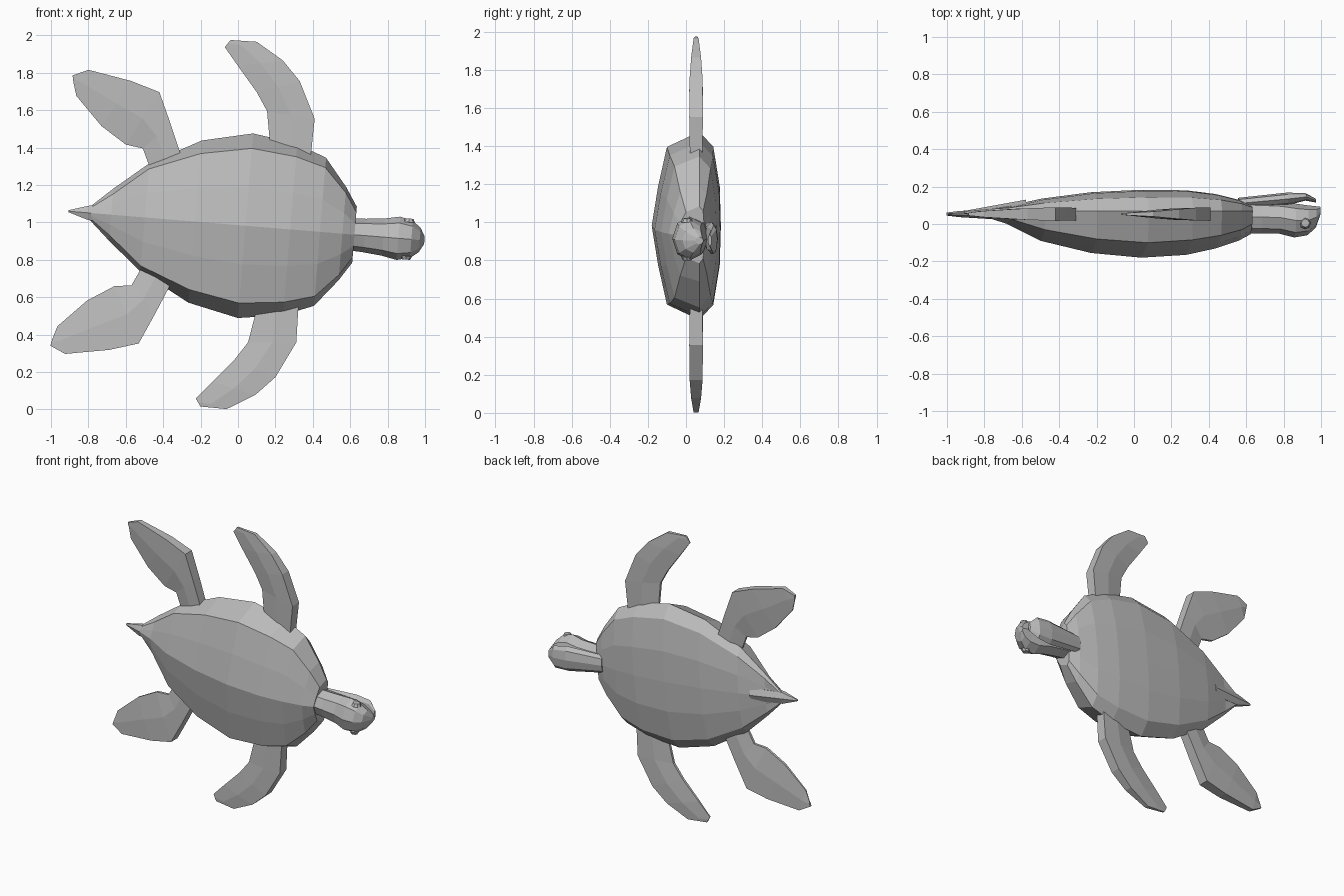
import bpy, bmesh, math
from mathutils import Matrix, Vector

cube = bpy.data.objects.get("Cube")
if cube:
    bpy.data.objects.remove(cube)

grey = bpy.data.materials.new("plain grey")
grey.use_nodes = True
colour = (0.5, 0.5, 0.5, 1)
grey.diffuse_color = colour
grey.node_tree.nodes["Principled BSDF"].inputs["Base Color"].default_value = colour

# Body space: x to the head, y to the belly, z across; the whole animal is tilted
TILT = Matrix.Translation((0, 0, 0.985)) @ Matrix.Rotation(math.radians(4.7), 4, "Y")


def finish(name, bm):
    bmesh.ops.remove_doubles(bm, verts=bm.verts, dist=0.0005)
    bmesh.ops.recalc_face_normals(bm, faces=bm.faces)
    mesh = bpy.data.meshes.new(name)
    bm.to_mesh(mesh)
    bm.free()
    mesh.materials.append(grey)
    mesh.transform(TILT)
    obj = bpy.data.objects.new(name, mesh)
    bpy.context.collection.objects.link(obj)
    return obj


def loft(name, rings):
    """Skin a list of equal closed rings and cap both ends."""
    bm = bmesh.new()
    loops = [[bm.verts.new(p) for p in ring] for ring in rings]
    n = len(loops[0])
    for a, b in zip(loops, loops[1:]):
        for i in range(n):
            j = (i + 1) % n
            bm.faces.new((a[i], a[j], b[j], b[i]))
    bm.faces.new(loops[0])
    bm.faces.new(loops[-1])
    return finish(name, bm)


def oval(u, half, y0, y1, sides=8):
    """Oval ring across the body axis, with a corner along the back."""
    mid, depth = (y0 + y1) / 2, (y1 - y0) / 2
    return [(u, mid - depth * math.cos(a), half * math.sin(a))
            for a in (math.tau * i / sides for i in range(sides))]


def shell_ring(u, rim, edge, y_ridge, y_edge, y_belly):
    y_rim = 0.07
    half = [(y_ridge + 0.42 * (y_edge - y_ridge), edge * 0.5), (y_edge, edge),
            (y_rim, rim), (y_rim + 0.65 * (y_belly - y_rim), rim * 0.84),
            (y_belly - 0.006, rim * 0.42)]
    return ([(u, y_ridge, 0)] + [(u, y, w) for y, w in half] + [(u, y_belly, 0)]
            + [(u, y, -w) for y, w in reversed(half)])


# Shell: ridged back, sloping rim band and domed belly
loft("shell", [shell_ring(*s) for s in [
    (-0.82, 0.012, 0.008, 0.045, 0.055, 0.08),
    (-0.68, 0.14, 0.11, 0.0, 0.03, 0.095),
    (-0.5, 0.29, 0.26, -0.09, -0.03, 0.135),
    (-0.23, 0.435, 0.365, -0.155, -0.08, 0.17),
    (0.04, 0.495, 0.415, -0.18, -0.1, 0.183),
    (0.28, 0.46, 0.39, -0.165, -0.085, 0.18),
    (0.44, 0.397, 0.345, -0.13, -0.06, 0.16),
    (0.56, 0.25, 0.22, -0.09, -0.03, 0.13),
    (0.625, 0.15, 0.12, -0.055, 0.0, 0.1)]])

# Neck and head, lower jaw, tail
loft("neck_and_head", [oval(*s) for s in [
    (0.5, 0.08, -0.05, 0.13), (0.68, 0.09, -0.05, 0.125), (0.78, 0.1, -0.052, 0.12),
    (0.86, 0.116, -0.072, 0.11), (0.93, 0.1, -0.06, 0.1),
    (0.975, 0.065, -0.02, 0.095), (1.0, 0.02, 0.05, 0.092)]])
loft("lower_jaw", [oval(*s) for s in [
    (0.56, 0.06, 0.08, 0.14), (0.82, 0.085, 0.1, 0.168),
    (0.92, 0.075, 0.125, 0.165), (0.975, 0.03, 0.115, 0.135)]])
loft("tail", [oval(*s, sides=6) for s in [
    (-0.58, 0.05, 0.04, 0.13), (-0.8, 0.045, 0.035, 0.09), (-0.91, 0.006, 0.055, 0.07)]])


def flipper(name, side, stations):
    """Stations: leading point, trailing point, half thickness of leading edge."""
    rings = []
    for lead, trail, t in stations:
        lead, trail = Vector(lead), Vector(trail)
        mid = lead.lerp(trail, 0.5)
        outline = [(lead, -t), (mid, -t * 0.9), (trail, -t * 0.25),
                   (trail, t * 0.25), (mid, t * 0.9), (lead, t)]
        rings.append([(p.x, 0.053 + d, side * p.y) for p, d in outline])
    loft(name, rings)


FRONT = [((0.35, 0.3), (0.14, 0.3), 0.03), ((0.358, 0.42), (0.132, 0.463), 0.033),
         ((0.362, 0.6), (0.105, 0.62), 0.036), ((0.266, 0.794), (0.042, 0.716), 0.034),
         ((0.167, 0.897), (-0.069, 0.847), 0.026), ((0.02, 0.985), (-0.147, 0.941), 0.013),
         ((-0.121, 0.983), (-0.147, 0.945), 0.006)]
REAR = [((-0.32, 0.28), (-0.48, 0.24), 0.03), ((-0.341, 0.364), (-0.505, 0.29), 0.033),
        ((-0.403, 0.509), (-0.541, 0.367), 0.035), ((-0.477, 0.674), (-0.633, 0.38), 0.036),
        ((-0.631, 0.721), (-0.771, 0.468), 0.031), ((-0.865, 0.762), (-0.918, 0.618), 0.017),
        ((-0.947, 0.725), (-0.94, 0.69), 0.008)]

for label, side in (("upper", 1), ("lower", -1)):
    flipper(label + "_front_flipper", side, FRONT)
    flipper(label + "_rear_flipper", side, REAR)
    # Eye: a low disc on the side of the head
    bm = bmesh.new()
    bmesh.ops.create_cone(bm, cap_ends=True, segments=8, radius1=0.032, radius2=0.022,
                          depth=0.02, matrix=Matrix.Translation((0.91, 0.005, side * 0.1))
                          @ Matrix.Rotation(0 if side > 0 else math.pi, 4, "X"))
    finish(label + "_eye", bm)
